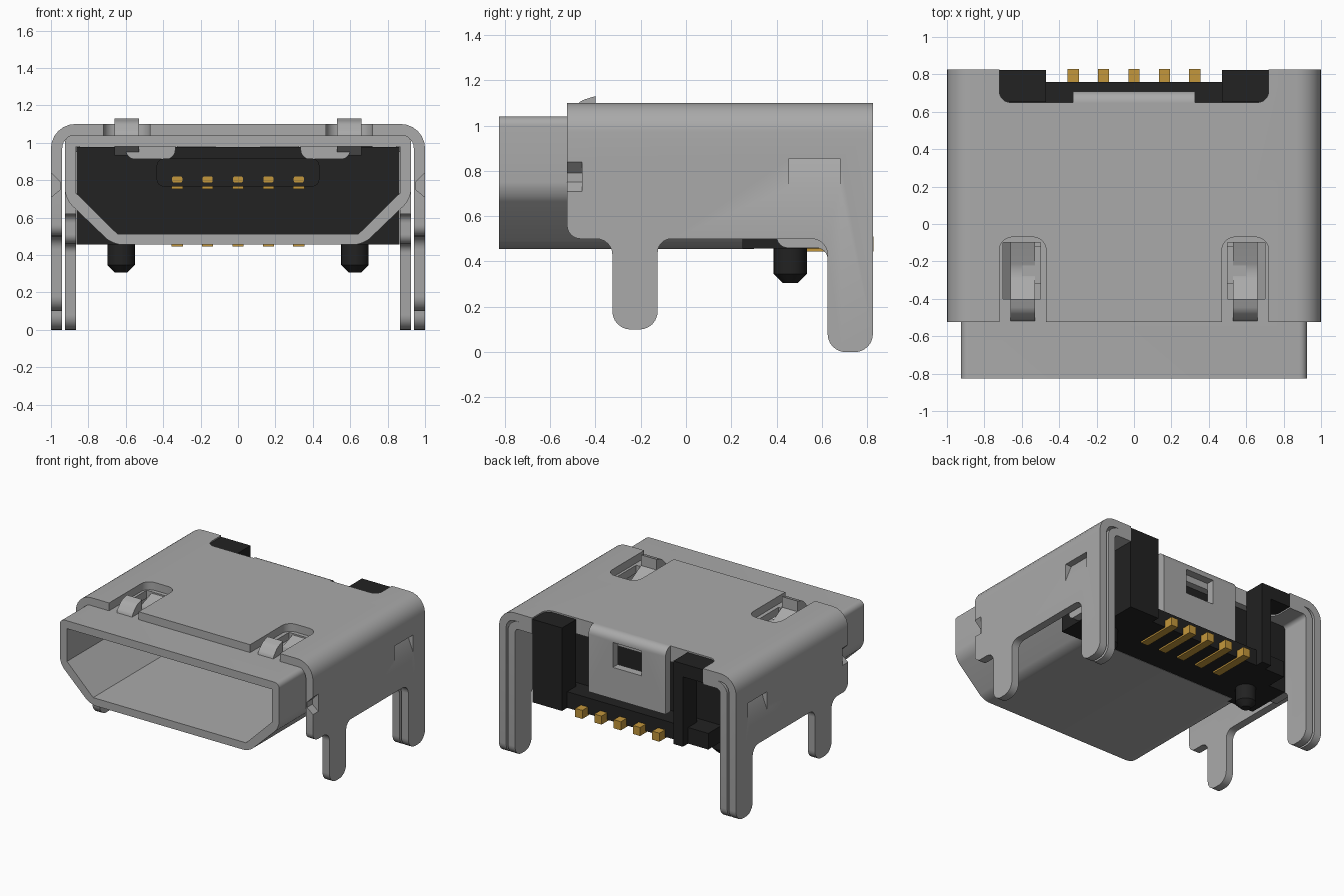
import bpy, bmesh, math
from mathutils import Vector

old = bpy.data.objects.get("Cube")
if old:
    bpy.data.objects.remove(old, do_unlink=True)


def material(name, rgb):
    m = bpy.data.materials.new(name)
    m.use_nodes = True
    m.diffuse_color = (*rgb, 1)
    m.node_tree.nodes["Principled BSDF"].inputs["Base Color"].default_value = (*rgb, 1)
    return m


STEEL = material("grey steel", (0.4, 0.4, 0.4))
BLACK = material("black plastic", (0.016, 0.016, 0.016))
GOLD = material("gold contact", (0.55, 0.31, 0.045))


def rounded(points, steps=6):
    """Round every corner given as (u, v, radius) with an arc."""
    out = []
    for i, p in enumerate(points):
        c = Vector(p[:2])
        r = p[2] if len(p) > 2 else 0
        if not r:
            out.append(c)
            continue
        a = c + (Vector(points[i - 1][:2]) - c).normalized() * r
        b = c + (Vector(points[(i + 1) % len(points)][:2]) - c).normalized() * r
        for k in range(steps + 1):
            t = k / steps
            wa, wc, wb = (1 - t) ** 2, 1.414 * t * (1 - t), t * t
            out.append((a * wa + c * wc + b * wb) / (wa + wc + wb))
    return out


def finish(name, bm, mat):
    bmesh.ops.recalc_face_normals(bm, faces=bm.faces)
    mesh = bpy.data.meshes.new(name)
    bm.to_mesh(mesh)
    bm.free()
    mesh.materials.append(mat)
    ob = bpy.data.objects.new(name, mesh)
    bpy.context.collection.objects.link(ob)
    return ob


def prism(name, points, axis, lo, hi, mat):
    """Extrude a rounded outline along an axis from lo to hi."""
    place = {"x": lambda p, w: (w, p.x, p.y),
             "y": lambda p, w: (p.x, w, p.y),
             "z": lambda p, w: (p.x, p.y, w)}[axis]
    bm = bmesh.new()
    outline = rounded(points)
    ends = [[bm.verts.new(place(p, w)) for p in outline] for w in (lo, hi)]
    for ring in ends:
        bm.faces.new(ring)
    n = len(outline)
    for i in range(n):
        j = (i + 1) % n
        bm.faces.new((ends[0][i], ends[0][j], ends[1][j], ends[1][i]))
    return finish(name, bm, mat)


def box(name, x, y, z, mat, r=0):
    pts = [(x[0], z[0], r), (x[1], z[0], r), (x[1], z[1], r), (x[0], z[1], r)]
    return prism(name, pts, "y", y[0], y[1], mat)


def carve(ob, tools, mode="DIFFERENCE"):
    """Apply booleans and discard the cutters."""
    for tool in tools:
        mod = ob.modifiers.new("cut", "BOOLEAN")
        mod.operation, mod.object, mod.solver = mode, tool, "EXACT"
        tool.hide_render = True
        dg = bpy.context.evaluated_depsgraph_get()
        mesh = bpy.data.meshes.new_from_object(ob.evaluated_get(dg))
        ob.modifiers.clear()
        ob.data = mesh
        bpy.data.objects.remove(tool, do_unlink=True)


def arch(name, half, top, r, t=0.06):
    """Bent sheet: a top plate with two side walls."""
    i, h = half - t, top - t
    return prism(name, [(-half, -0.1), (-half, top, r), (half, top, r), (half, -0.1),
                        (i, -0.1), (i, h, r - t), (-i, h, r - t), (-i, -0.1)],
                 "y", -0.9, 0.9, STEEL)


def rear_notch():
    return prism("notch", [(-0.72, 1), (-0.72, 0.65, 0.06), (0.72, 0.65, 0.06), (0.72, 1)],
                 "z", 0.9, 1.3, STEEL)


# Outer shield with four solder legs
outer = arch("outer_shield", 1.0, 1.1, 0.13)
side = [(-0.525, 1.3), (-0.525, 0.5, 0.06), (-0.325, 0.5, 0.07), (-0.325, 0.1, 0.08),
        (-0.125, 0.1, 0.08), (-0.125, 0.5, 0.06), (0.625, 0.5, 0.07),
        (0.625, 0, 0.08), (0.825, 0, 0.08), (0.825, 1.3)]
carve(outer, [prism("side_outline", side, "x", -1.2, 1.2, STEEL)], "INTERSECT")
cuts = [rear_notch()]
for s in (-1, 1):
    # Open slots in the top, sloped side louvres and front dimples
    cuts.append(prism("slot", [(s * 0.47, -0.7), (s * 0.47, -0.07, 0.07),
                               (s * 0.72, -0.07, 0.07), (s * 0.72, -0.7)],
                      "z", 0.98, 1.3, STEEL))
    cuts.append(prism("louvre", [(s * 1.01, 0.7), (s * 0.95, 0.855), (s * 1.01, 0.855)],
                      "y", 0.455, 0.68, STEEL))
    cuts.append(prism("dimple", [(s * 1.01, 0.7), (s * 0.95, 0.75),
                                 (s * 0.95, 0.79), (s * 1.01, 0.85)],
                      "y", -0.6, -0.46, STEEL))
carve(outer, cuts)

# Inner shell: trapezoid mouth tube
shell = prism("mouth_shell", [(-0.925, 1.04, 0.04), (0.925, 1.04, 0.04), (0.925, 0.7, 0.05),
                              (0.67, 0.455, 0.05), (-0.67, 0.455, 0.05), (-0.925, 0.7, 0.05)],
              "y", -0.825, 0.3, STEEL)
cuts = [prism("mouth", [(-0.865, 0.98), (0.865, 0.98), (0.865, 0.73), (0.645, 0.513),
                        (-0.645, 0.513), (-0.865, 0.73)], "y", -1, 0.5, STEEL)]
for s in (-1, 1):
    cuts.append(box("spring_window", sorted((s * 0.5, s * 0.7)), (-0.4, -0.1),
                    (0.95, 1.1), STEEL))
carve(shell, cuts)

# Inner shell: rear walls and doubled rear legs
rear = arch("rear_shell", 0.925, 1.04, 0.09)
carve(rear, [prism("rear_outline", [(0.29, 1.2), (0.29, 0.62), (0.4, 0.62, 0.05),
                                    (0.4, 0.46, 0.05), (0.625, 0.46, 0.05), (0.625, 0, 0.08),
                                    (0.825, 0, 0.08), (0.825, 1.2)],
                   "x", -1.2, 1.2, STEEL)], "INTERSECT")
carve(rear, [rear_notch()])

# Rear flap folded down from the top
flap = prism("rear_flap", [(0.64, 1.1), (0.71, 1.1, 0.06), (0.71, 0.6), (0.65, 0.6),
                           (0.65, 1.04), (0.64, 1.04)], "x", -0.325, 0.325, STEEL)
carve(flap, [box("flap_window", (-0.12, 0.12), (0.6, 0.8), (0.84, 1.03), STEEL)])

# Plastic insulator
box("insulator_body", (-0.863, 0.863), (0.25, 0.6), (0.457, 0.978), BLACK)
box("insulator_ledge", (-0.72, 0.72), (0.6, 0.76), (0.457, 0.58), BLACK)
box("tongue", (-0.435, 0.435), (-0.42, 0.26), (0.765, 0.915), BLACK, 0.04)
box("left_rear_post", (0.47, 0.72), (0.652, 0.823), (0.457, 1.09), BLACK)
box("right_rear_post", (-0.55, -0.47), (0.652, 0.823), (0.457, 1.0), BLACK)
box("right_post_cap", (-0.72, -0.47), (0.652, 0.823), (0.99, 1.09), BLACK)

# Contacts: soldering tails, tongue tips and underside strips
for i in range(-2, 3):
    x = i * 0.1625
    span = (x - 0.03, x + 0.03)
    box("contact_tail", span, (0.5, 0.828), (0.445, 0.51), GOLD)
    box("contact_tip", (x - 0.027, x + 0.027), (-0.428, -0.3), (0.787, 0.82), GOLD, 0.01)
    box("contact_strip", span, (-0.38, 0.25), (0.752, 0.77), GOLD)

for s in (-1, 1):
    # Locating peg with chamfered tip
    bm = bmesh.new()
    bmesh.ops.create_cone(bm, cap_ends=True, segments=24, radius1=0.073, radius2=0.073, depth=0.2)
    bmesh.ops.translate(bm, verts=bm.verts, vec=(s * 0.625, 0.46, 0.405))
    rim = [e for e in bm.edges if all(v.co.z < 0.31 for v in e.verts)]
    bmesh.ops.bevel(bm, geom=rim, offset=0.04, segments=1, affect="EDGES")
    finish("locating_peg", bm, BLACK)

    # Latch spring: finger dipping into the mouth, with a raised tab
    lo, hi = sorted((s * 0.53, s * 0.66))
    prism("latch_finger", [(-0.07, 1.04), (-0.07, 0.99), (-0.26, 0.92, 0.05), (-0.42, 1.0),
                           (-0.42, 1.06), (-0.26, 0.97, 0.05)], "x", lo, hi, STEEL)
    prism("latch_tab", [(-0.52, 0.99), (-0.52, 1.05, 0.02), (-0.465, 1.11, 0.02),
                        (-0.4, 1.13), (-0.4, 0.99)], "x", lo, hi, STEEL)
    lo, hi = sorted((s * 0.335, s * 0.6))
    prism("latch_bump", [(lo, 0.985), (lo, 0.912, 0.05), (hi, 0.912, 0.05), (hi, 0.985)],
          "y", -0.32, -0.12, STEEL)

# Smooth the bends, keep the edges crisp
bpy.ops.object.select_all(action="DESELECT")
for ob in bpy.context.collection.objects:
    if ob.type == "MESH":
        ob.select_set(True)
        bpy.context.view_layer.objects.active = ob
bpy.ops.object.shade_smooth_by_angle(angle=math.radians(30))
